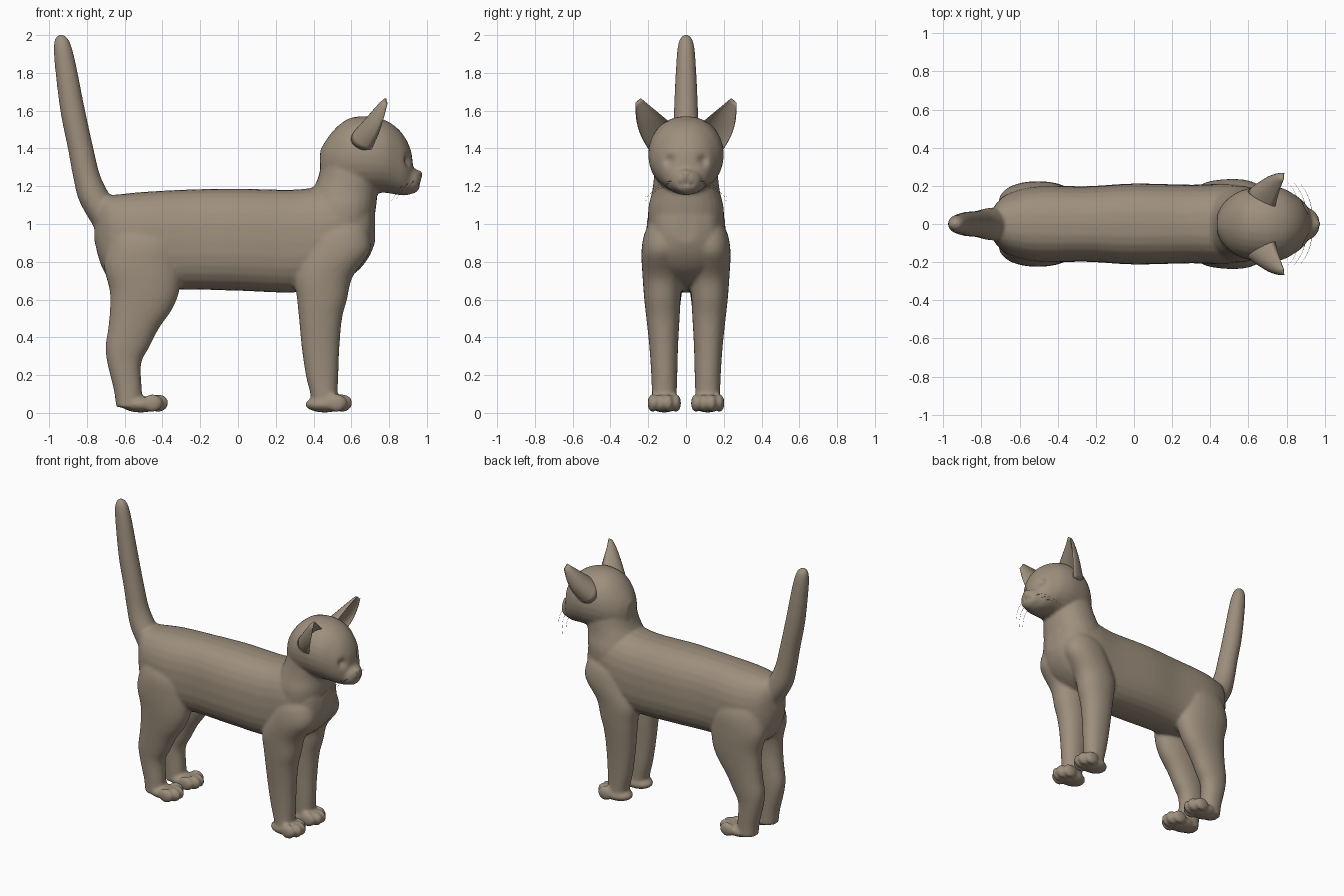
import bpy, bmesh, math
from mathutils import Vector as V

if "Cube" in bpy.data.objects:
    bpy.data.objects.remove(bpy.data.objects["Cube"])

fur = bpy.data.materials.new("warm grey brown")
fur.diffuse_color = (0.34, 0.275, 0.205, 1)
fur.use_nodes = True
fur.node_tree.nodes["Principled BSDF"].inputs["Base Color"].default_value = fur.diffuse_color


def make_object(name, bm):
    bmesh.ops.recalc_face_normals(bm, faces=bm.faces)
    for f in bm.faces:
        f.smooth = True
    me = bpy.data.meshes.new(name)
    bm.to_mesh(me)
    bm.free()
    me.materials.append(fur)
    ob = bpy.data.objects.new(name, me)
    bpy.context.collection.objects.link(ob)
    return ob


def refine(rows, k=5):
    """Catmull-Rom interpolation of profile rows."""
    out = []
    for i in range(len(rows) - 1):
        p0, p1, p2, p3 = (rows[max(0, min(len(rows) - 1, i + j))] for j in (-1, 0, 1, 2))
        for s in range(k):
            t = s / k
            out.append([0.5 * (2 * b + (c - a) * t + (2 * a - 5 * b + 4 * c - d) * t * t
                               + (3 * b - a - 3 * c + d) * t ** 3)
                        for a, b, c, d in zip(p0, p1, p2, p3)])
    return out + [list(rows[-1])]


def skin(bm, rings):
    """Join rings of points into a capped tube."""
    loops = [[bm.verts.new(p) for p in r] for r in rings]
    n = len(loops[0])
    for a, b in zip(loops, loops[1:]):
        for i in range(n):
            j = (i + 1) % n
            bm.faces.new((a[i], a[j], b[j], b[i]))
    bm.faces.new(loops[0])
    bm.faces.new(loops[-1])


def ring(c, u, v, power=2.0, n=28):
    pts = []
    for i in range(n):
        a = 2 * math.pi * i / n
        co, si = math.cos(a), math.sin(a)
        pts.append(c + u * math.copysign(abs(co) ** (2 / power), co)
                   + v * math.copysign(abs(si) ** (2 / power), si))
    return pts


def loft_x(bm, rows, power):
    """Rows: x, z centre, half width, half height."""
    skin(bm, [ring(V((x, 0, z)), V((0, w, 0)), V((0, 0, h)), power)
              for x, z, w, h in refine(rows)])


def loft_z(bm, rows, side=1, power=2.2):
    """Rows: z, x, y, x radius, y radius."""
    skin(bm, [ring(V((x, y * side, z)), V((rx, 0, 0)), V((0, ry, 0)), power)
              for z, x, y, rx, ry in refine(rows)])


def ball(bm, c, r):
    res = bmesh.ops.create_uvsphere(bm, u_segments=20, v_segments=12, radius=1)
    for v in res["verts"]:
        v.co = V([c[i] + v.co[i] * r[i] for i in range(3)])


bm = bmesh.new()

# torso
loft_x(bm, [(-.76, 1.0, .04, .09), (-.72, .96, .11, .19), (-.65, .92, .165, .235),
            (-.5, .91, .2, .26), (-.25, .918, .198, .265), (0, .917, .212, .27),
            (.3, .91, .206, .272), (.5, .94, .21, .265), (.62, .965, .185, .225),
            (.69, .98, .14, .16), (.725, .98, .06, .08)], 2.5)
# neck
loft_z(bm, [(.95, .53, 0, .18, .2), (1.08, .55, 0, .18, .2), (1.17, .565, 0, .175, .18),
            (1.25, .59, 0, .165, .17), (1.4, .62, 0, .16, .16)])
# head and muzzle
loft_x(bm, [(.435, 1.31, .05, .08), (.47, 1.325, .11, .125), (.53, 1.35, .16, .17),
            (.6, 1.365, .187, .198), (.7, 1.367, .2, .203), (.78, 1.357, .187, .192),
            (.84, 1.333, .155, .178), (.885, 1.305, .122, .152),
            (.915, 1.275, .08, .115), (.925, 1.265, .04, .06)], 2.1)
loft_x(bm, [(.86, 1.235, .1, .075), (.91, 1.232, .086, .07), (.945, 1.23, .068, .058),
            (.968, 1.235, .035, .035)], 2.2)
ball(bm, (.952, 0, 1.262), (.027, .034, .024))
ball(bm, (.92, 0, 1.187), (.035, .045, .027))
# tail
loft_z(bm, [(.98, -.67, 0, .09, .09), (1.12, -.75, 0, .09, .085), (1.25, -.8, 0, .073, .073),
            (1.4, -.833, 0, .068, .067), (1.6, -.875, 0, .066, .064), (1.85, -.915, 0, .056, .052),
            (1.95, -.93, 0, .045, .042), (1.99, -.935, 0, .028, .026), (2.003, -.936, 0, .008, .008)], 1, 2)

# legs and paws
hind = [(1.0, -.52, .08, .15, .09), (.9, -.5, .1, .19, .115), (.78, -.505, .112, .205, .112),
        (.65, -.495, .12, .185, .1), (.55, -.513, .122, .165, .09), (.45, -.552, .12, .135, .082),
        (.35, -.585, .118, .116, .075), (.26, -.602, .116, .089, .069),
        (.12, -.583, .115, .074, .066), (.03, -.575, .115, .07, .066)]
front = [(1.02, .56, .09, .11, .09), (.95, .545, .11, .15, .11), (.85, .525, .124, .172, .112),
         (.72, .455, .125, .152, .105), (.6, .445, .125, .132, .096), (.5, .437, .122, .114, .088),
         (.35, .437, .118, .1, .076), (.2, .445, .115, .086, .069),
         (.1, .455, .115, .072, .066), (.03, .46, .115, .07, .066)]
for s in (1, -1):
    for rows, heel in ((hind, -.545), (front, .43)):
        loft_z(bm, rows, s)
        ball(bm, (heel + .03, .115 * s, .045), (.105, .077, .043))
        for off, back in ((-.062, .03), (-.022, 0), (.022, 0), (.062, .03)):
            ball(bm, (heel + .122 - back, (.115 + off) * s, .052), (.055, .027, .048))

raw = make_object("cat_body", bm)

# fuse the parts into one skin
mod = raw.modifiers.new("fuse", 'REMESH')
mod.mode = 'VOXEL'
mod.voxel_size = 0.011
mod = raw.modifiers.new("soften", 'SMOOTH')
mod.factor = 0.5
mod.iterations = 5
deps = bpy.context.evaluated_depsgraph_get()
body = bpy.data.meshes.new_from_object(raw.evaluated_get(deps))
raw.modifiers.clear()
raw.data = body
if not body.materials:
    body.materials.append(fur)

# eye sockets, mouth and nostrils pressed into the face: centre, spread, depth
dents = []
for s in (1, -1):
    dents += [((.895, .085 * s, 1.335), .028, .026), ((.96, .03 * s, 1.21), .012, .01),
              ((.97, .02 * s, 1.26), .008, .008)]
dents.append(((.965, 0, 1.212), .014, .012))
for v in body.vertices:
    if v.co.x > .8 and v.co.z > 1.1:
        start = v.co.copy()
        for c, spread, depth in dents:
            d = (start - V(c)).length / spread
            v.co.x -= depth * math.exp(-d * d)
for p in body.polygons:
    p.use_smooth = True

# ears: crescent sections rising to a rounded tip
for s, side in ((1, "left"), (-1, "right")):
    inner, outer = V((.735, .075, 1.53)), V((.7, .19, 1.385))
    tip_in, tip_out = V((.78, .238, 1.665)), V((.785, .268, 1.64))
    rings = []
    for k in range(11):
        t = k / 10
        a = inner.lerp(tip_in, t)
        b = outer.lerp(tip_out, t) + V((.012, .022, -.008)) * math.sin(math.pi * t)
        depth = .115 * (1 - t) ** .8 + .014
        bulge = V((-.93, .2, .05)) * depth
        pts = []
        for i in range(24):
            ang = 2 * math.pi * i / 24
            sn = math.sin(ang)
            arc = sn if sn > 0 else -sn * (.6 - .25 * t)
            pts.append((a + b) / 2 + (b - a) / 2 * math.cos(ang)
                       + bulge * arc + V((.008, 0, 0)) * (sn < 0))
        rings.append([V((p.x, p.y * s, p.z)) for p in pts])
    bm = bmesh.new()
    skin(bm, rings)
    make_object(side + "_ear", bm)

# whiskers
for s, side in ((1, "left"), (-1, "right")):
    bm = bmesh.new()
    for i in range(3):
        rings = []
        for k in range(9):
            t = k / 8
            c = V((.93 - .03 * i - .06 * t * t, s * (.065 + .15 * t),
                   1.225 - .012 * i - .1 * t * t + .02 * t))
            r = .0014 * (1 - .7 * t)
            rings.append(ring(c, V((r, 0, 0)), V((0, 0, r)), 2, 5))
        skin(bm, rings)
    make_object(side + "_whiskers", bm)
